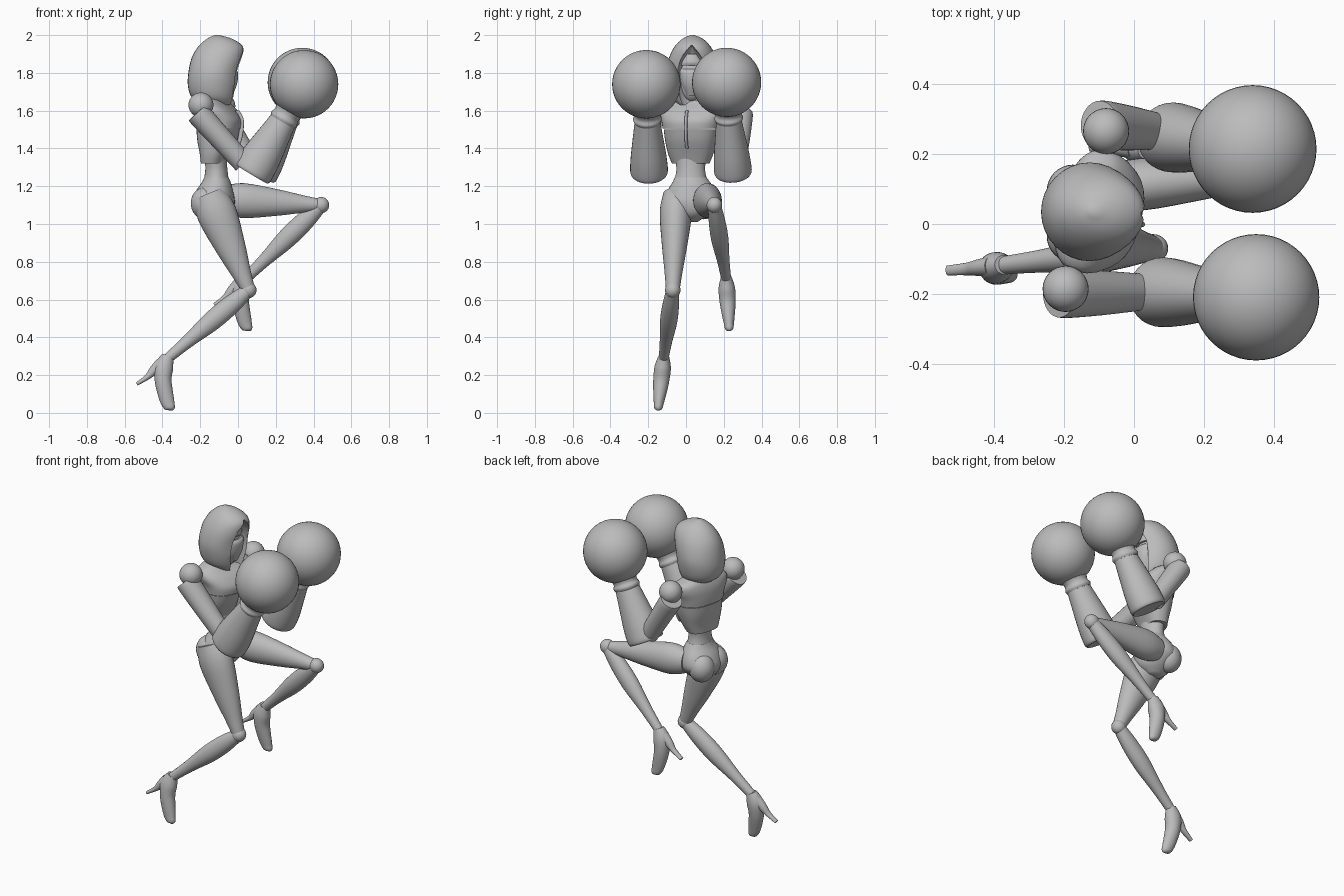
import bpy
import bmesh
import math
from mathutils import Vector

default_cube = bpy.data.objects.get("Cube")
if default_cube:
    bpy.data.objects.remove(default_cube, do_unlink=True)

grey = bpy.data.materials.new("plain_grey")
grey.use_nodes = True
grey.diffuse_color = (.5, .5, .5, 1)
grey.node_tree.nodes["Principled BSDF"].inputs["Base Color"].default_value = (.5, .5, .5, 1)


def finish(name, bm, sharp=40):
    """Turn a bmesh into a smooth shaded grey object."""
    bmesh.ops.recalc_face_normals(bm, faces=bm.faces)
    mesh = bpy.data.meshes.new(name)
    bm.to_mesh(mesh)
    bm.free()
    mesh.materials.append(grey)
    obj = bpy.data.objects.new(name, mesh)
    bpy.context.collection.objects.link(obj)
    bpy.ops.object.select_all(action='DESELECT')
    obj.select_set(True)
    bpy.context.view_layer.objects.active = obj
    bpy.ops.object.shade_smooth_by_angle(angle=math.radians(sharp))
    return obj


def catmull(rings, steps=4):
    """Smoothly interpolate a list of number tuples."""
    result = []
    last = len(rings) - 1
    for i in range(last):
        p, q, r, s = (rings[min(max(k, 0), last)] for k in (i - 1, i, i + 1, i + 2))
        for step in range(steps):
            t = step / steps
            result.append([b + .5 * t * (c - a + t * (2 * a - 5 * b + 4 * c - d + t * (3 * (b - c) + d - a)))
                           for a, b, c, d in zip(p, q, r, s)])
    return result + [list(rings[-1])]


def loft(name, rings, side=(0, 1, 0), axis=None, power=1, segments=32):
    """Skin elliptical rings (x, y, z, half width, half depth)."""
    rings = catmull(rings)
    centres = [Vector(ring[:3]) for ring in rings]
    bm = bmesh.new()
    loops = []
    for i, ring in enumerate(rings):
        if axis:
            normal = Vector(axis)
        else:
            normal = (centres[min(i + 1, len(rings) - 1)] - centres[max(i - 1, 0)]).normalized()
        across = Vector(side)
        across = (across - normal * across.dot(normal)).normalized()
        depth = across.cross(normal)
        loop = []
        for k in range(segments):
            angle = math.tau * k / segments
            c, s = math.cos(angle), math.sin(angle)
            u = math.copysign(abs(c) ** power, c) * max(ring[3], .002)
            v = math.copysign(abs(s) ** power, s) * max(ring[4], .002)
            loop.append(bm.verts.new(centres[i] + across * u + depth * v))
        loops.append(loop)
    for low, high in zip(loops, loops[1:]):
        for k in range(segments):
            n = (k + 1) % segments
            bm.faces.new((low[k], low[n], high[n], high[k]))
    bm.faces.new(loops[0][::-1])
    bm.faces.new(loops[-1])
    return finish(name, bm)


def limb(name, start, end, profile, scale=1):
    """Straight tapered limb; profile is (fraction, half width, half depth)."""
    a, b = Vector(start), Vector(end)
    return loft(name, [(*a.lerp(b, t), w * scale, d * scale) for t, w, d in profile])


def ball(name, centre, size, detail=32):
    bm = bmesh.new()
    bmesh.ops.create_uvsphere(bm, u_segments=detail, v_segments=detail // 2, radius=1)
    for v in bm.verts:
        v.co = Vector([c + p * s for c, p, s in zip(centre, v.co, size)])
    return finish(name, bm)


UP = (0, 0, 1)
CHEST_SIDE = (.26, .97, 0)
HEAD_Y = .035

# Hood with a pointed face opening
hood_rows = [(1.63, -.19, -.02, .075), (1.67, -.245, -.008, .115), (1.73, -.265, .005, .135),
             (1.80, -.263, .012, .141), (1.88, -.245, .03, .125), (1.94, -.21, .026, .095),
             (1.98, -.165, -.03, .055), (2.0, -.125, -.1, .01)]
hood = loft("hood", [((b + f) / 2, HEAD_Y, z, w, (f - b) / 2) for z, b, f, w in hood_rows], axis=UP)
opening = loft("hood_opening", [(.04, .03, z, w, d) for z, w, d in
               ((1.58, .07, .1), (1.7, .085, .11), (1.8, .085, .11), (1.88, .055, .1), (1.945, .004, .06))],
               axis=UP)
opening.hide_render = True
cut = hood.modifiers.new("face_opening", 'BOOLEAN')
cut.operation = 'DIFFERENCE'
cut.object = opening
bpy.context.view_layer.objects.active = hood
bpy.ops.object.modifier_apply(modifier=cut.name)
bpy.data.objects.remove(opening, do_unlink=True)

# Face, mask and neck
ball("face", (-.075, .03, 1.78), (.055, .075, .13))
loft("mask", [(-.06, .03, 1.68, .03, .03), (-.05, .03, 1.74, .055, .045),
              (-.045, .03, 1.8, .065, .045), (-.05, .03, 1.82, .06, .035)], axis=UP)
loft("brow", [(-.05, .03, 1.84, .062, .035), (-.045, .03, 1.86, .055, .035),
              (-.05, .03, 1.9, .03, .025)], axis=UP)
loft("neck", [(-.14, HEAD_Y, 1.62, .06, .055), (-.13, HEAD_Y, 1.68, .045, .045),
              (-.12, HEAD_Y, 1.76, .045, .045)], axis=UP)

# Torso shells, separated by a narrow seam
loft("upper_chest", [(-.10, .03, 1.505, .153, .118), (-.10, .032, 1.55, .162, .12),
                     (-.115, .035, 1.6, .178, .102), (-.13, .04, 1.64, .165, .075),
                     (-.135, .04, 1.67, .09, .055)], CHEST_SIDE, UP, .8)
loft("rib_cage", [(-.13, .025, 1.32, .1, .06), (-.12, .025, 1.37, .12, .075),
                  (-.108, .028, 1.44, .138, .1), (-.10, .03, 1.5, .147, .113)], CHEST_SIDE, UP, .8)
loft("breastbone", [(-.01, .005, 1.4, .008, .012), (.012, .0, 1.46, .008, .012),
                    (.021, .0, 1.55, .008, .01), (-.005, .005, 1.6, .008, .012)], CHEST_SIDE, UP)
loft("abdomen", [(-.12, .025, 1.18, .11, .08), (-.115, .025, 1.24, .085, .065),
                 (-.115, .025, 1.3, .076, .058), (-.12, .025, 1.38, .09, .06)], axis=UP)

# Pelvis and seat
loft("pelvis", [(-.13, .03, 1.01, .03, .04), (-.125, .03, 1.05, .085, .09),
                (-.13, .03, 1.11, .137, .113), (-.125, .03, 1.17, .13, .1),
                (-.115, .028, 1.22, .1, .077), (-.115, .025, 1.245, .085, .065)], axis=UP)
for name, y in (("right", -.035), ("left", .095)):
    ball(name + "_buttock", (-.175, y, 1.11), (.075, .075, .085))

# Shared limb profiles
THIGH = [(0, .07, .08), (.2, .085, .105), (.55, .066, .08), (.82, .047, .052), (1, .036, .036)]
SHIN = [(0, .034, .034), (.2, .043, .05), (.45, .046, .052), (.75, .033, .035), (1, .026, .027)]
FOOT = [(0, .01, .028, .032), (-.022, -.045, .043, .05), (-.027, -.11, .043, .045),
        (-.018, -.17, .037, .042), (-.002, -.235, .027, .036), (.013, -.265, .021, .025),
        (.015, -.277, .008, .01)]
HEEL = [(-.035, -.03, .03, .035), (-.075, -.065, .024, .026), (-.11, -.1, .018, .015), (-.165, -.137, .014, .009)]


def leg(side, hip, knee, ankle, toe_out, scale):
    limb(side + "_thigh", hip, knee, THIGH, scale)
    ball(side + "_knee", knee, (.043, .041, .043), 24)
    limb(side + "_shin", knee, ankle, SHIN)
    ax, ay, az = ankle
    loft(side + "_foot", [(ax + x, ay - z * toe_out, az + z, w, d) for x, z, w, d in FOOT])
    loft(side + "_heel", [(ax + x, ay - z * toe_out, az + z, w, d) for x, z, w, d in HEEL])


leg("right", (-.155, -.05, 1.16), (.055, -.07, .65), (-.37, -.118, .29), -.11, 1)
leg("left", (-.08, .105, 1.13), (.44, .15, 1.1), (.04, .213, .71), .06, .88)

UPPER_ARM = [(0, .068, .062), (.1, .07, .064), (.5, .064, .06), (1, .052, .055)]
FOREARM = [(0, .092, .1), (.06, .1, .108), (.3, .095, .104), (.65, .08, .086), (1, .064, .068)]
CUFF = [(0, .07, .072), (.12, .076, .078), (.3, .068, .07), (.6, .085, .088), (1, .13, .13)]


def arm(side, shoulder, arm_top, elbow, cuff_low, wrist, glove, radius):
    ball(side + "_shoulder", shoulder, (.066,) * 3)
    limb(side + "_upper_arm", arm_top, elbow, UPPER_ARM)
    limb(side + "_forearm", cuff_low, wrist, FOREARM)
    hand = Vector(wrist).lerp(Vector(glove), .6)
    limb(side + "_glove_cuff", Vector(wrist).lerp(Vector(cuff_low), .08), hand, CUFF)
    ball(side + "_glove", glove, (radius,) * 3, 48)


arm("right", (-.196, -.186, 1.63), (-.215, -.2, 1.59), (.03, -.195, 1.32),
    (.07, -.195, 1.265), (.25, -.205, 1.565), (.35, -.21, 1.74), .181)
arm("left", (-.08, .266, 1.625), (-.1, .285, 1.59), (.07, .265, 1.32),
    (.1, .25, 1.265), (.26, .225, 1.57), (.34, .215, 1.75), .183)
